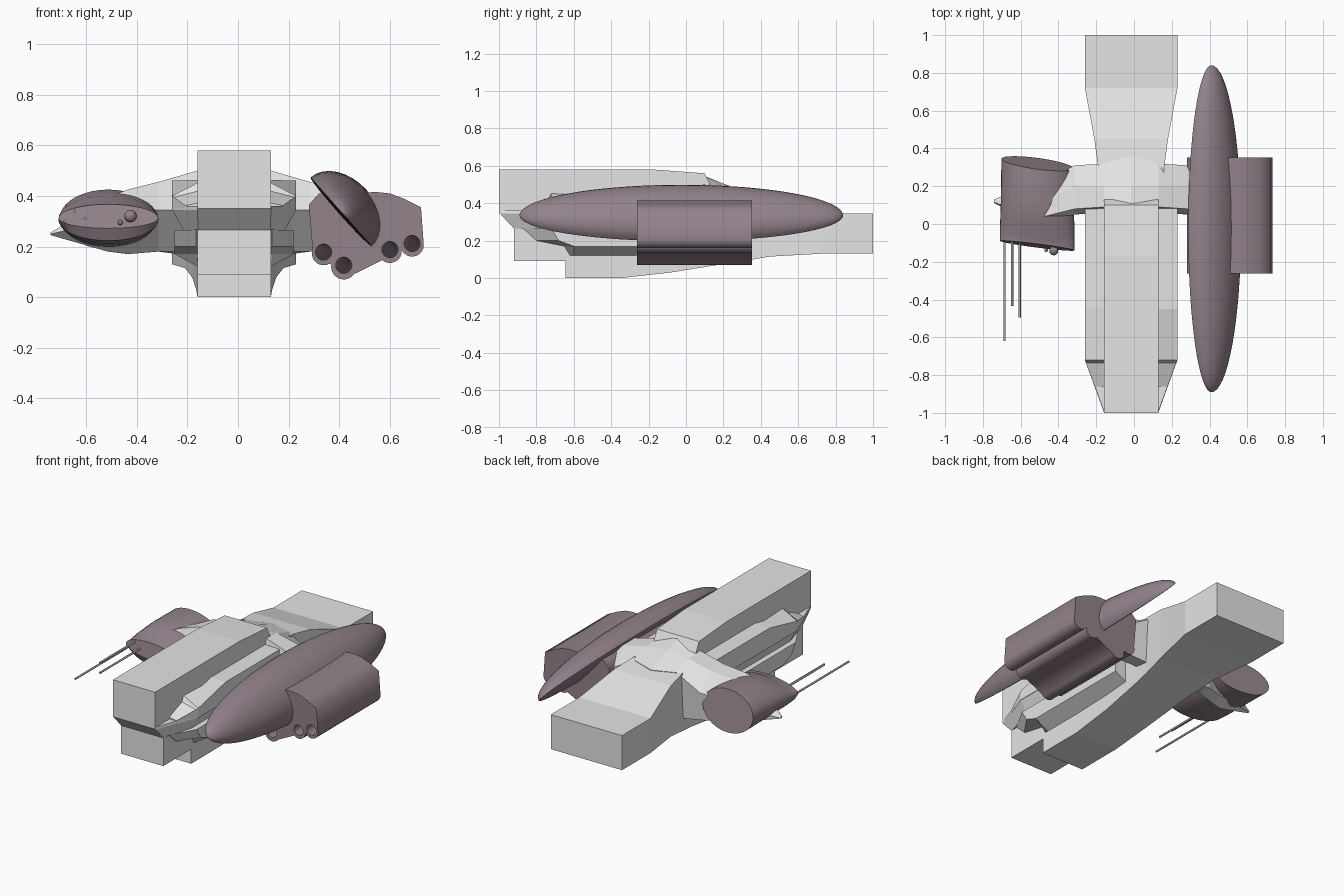
import bpy, bmesh, math
from mathutils import Vector

if "Cube" in bpy.data.objects:
    bpy.data.objects.remove(bpy.data.objects["Cube"])

CX = -0.015  # hull centre line


def material(name, rgb):
    m = bpy.data.materials.new(name)
    m.diffuse_color = (*rgb, 1)
    m.use_nodes = True
    m.node_tree.nodes["Principled BSDF"].inputs["Base Color"].default_value = m.diffuse_color
    return m


GREY = material("hull_grey", (0.78, 0.78, 0.78))
MAUVE = material("pod_mauve", (0.29, 0.225, 0.26))
GUN = material("gun_grey", (0.4, 0.38, 0.39))


def smooth_by_angle(ob, angle):
    bpy.ops.object.select_all(action='DESELECT')
    ob.select_set(True)
    bpy.context.view_layer.objects.active = ob
    bpy.ops.object.shade_smooth_by_angle(angle=math.radians(angle))


def loft(name, rings, mat, smooth=None):
    """Skin a list of equal-length point rings and cap both ends."""
    bm = bmesh.new()
    vs = [[bm.verts.new(p) for p in r] for r in rings]
    n = len(rings[0])
    for a, b in zip(vs, vs[1:]):
        for i in range(n):
            j = (i + 1) % n
            bm.faces.new((a[i], a[j], b[j], b[i]))
    bm.faces.new(vs[0])
    bm.faces.new(vs[-1])
    bmesh.ops.remove_doubles(bm, verts=bm.verts, dist=1e-5)
    bmesh.ops.recalc_face_normals(bm, faces=bm.faces)
    me = bpy.data.meshes.new(name)
    bm.to_mesh(me)
    bm.free()
    me.materials.append(mat)
    ob = bpy.data.objects.new(name, me)
    bpy.context.collection.objects.link(ob)
    if smooth:
        smooth_by_angle(ob, smooth)
    return ob


def side_profile(name, pts, hw):
    """Extrude a (y, z) profile across the hull."""
    return loft(name, [[(CX + s * hw, y, z) for y, z in pts] for s in (-1, 1)], GREY)


def plan(pts, z):
    """Closed mirrored outline from (half width, y) points."""
    return ([(CX + w, y, z) for w, y in pts] +
            [(CX - w, y, z) for w, y in reversed(pts)])


def rod(name, x, z, y0, y1, r, mat, n=12):
    circ = [(r * math.cos(2 * math.pi * k / n), r * math.sin(2 * math.pi * k / n)) for k in range(n)]
    return loft(name, [[(x + a, y, z + b) for a, b in circ] for y in (y0, y1)], mat, 40)


# --- central hull ---
side_profile("upper_hull", [(-1, .35), (-1, .58), (-.17, .58), (.1, .56),
                            (.13, .5), (.13, .27), (-.92, .27)], .145)
side_profile("nose_block", [(-.92, .09), (-.92, .28), (0, .28), (0, .09)], .145)

# keel running back into the flared tail: y, half width, bottom, top
tail = [(-.645, .145, 0, .2), (-.35, .145, 0, .3), (-.08, .15, .03, .3), (.2, .165, .075, .45),
        (.3, .175, .09, .45), (.45, .195, .115, .43), (.72, .245, .13, .345), (1, .245, .13, .345)]
loft("keel_and_tail", [[(CX - w, y, b), (CX + w, y, b), (CX + w, y, t), (CX - w, y, t)]
                       for y, w, b, t in tail], GREY)

# side slab with tapered nose and undercut, and the lower hull below it
loft("side_slab", [plan([(.143, -.92), (.2, -.72), (.2, .15)], .265),
                   plan([(.145, -.995), (.245, -.72), (.245, .15)], .345),
                   plan([(.145, -.99), (.243, -.72), (.243, .15)], .36)], GREY)
loft("lower_hull", [plan([(.143, -.62), (.143, -.6), (.143, .1)], .12),
                    plan([(.15, -.65), (.235, -.6), (.235, .1)], .17),
                    plan([(.15, -.8), (.235, -.68), (.235, .1)], .2),
                    plan([(.15, -.87), (.235, -.72), (.235, .1)], .265)], GREY)

# long shoulders on both sides, dropping towards the nose
for s, side in ((1, "right"), (-1, "left")):
    loft("shoulder_" + side, [[(CX + s * w, y, z) for w, z in sec] for y, sec in (
        (-.86, [(.1, .34), (.193, .34), (.193, .362), (.1, .38)]),
        (-.735, [(.1, .34), (.239, .34), (.239, .395), (.1, .43)]),
        (-.72, [(.1, .34), (.245, .34), (.245, .4), (.1, .475)]),
        (-.45, [(.1, .34), (.245, .34), (.245, .46), (.1, .465)]),
        (.12, [(.1, .34), (.245, .34), (.245, .46), (.1, .465)]))], GREY)

# --- wing: ribs of (offset, [(y, z) x6]) mirrored about the centre line ---
ribs = [(0, [(.05, .34), (.09, .55), (.2, .505), (.365, .445), (.3, .15), (.18, .18)]),
        (.145, [(.06, .345), (.09, .5), (.2, .49), (.32, .45), (.3, .16), (.2, .18)]),
        (.3, [(.05, .345), (.08, .455), (.2, .455), (.31, .36), (.28, .18), (.2, .18)]),
        (.42, [(.01, .33), (.05, .425), (.14, .41), (.25, .33), (.24, .19), (.17, .17)]),
        (.5, [(.0, .3), (.03, .395), (.1, .38), (.23, .3), (.22, .2), (.14, .18)]),
        (.725, [(.11, .25), (.115, .255), (.125, .255), (.13, .25), (.125, .245), (.115, .245)])]
signed = [(-o, p) for o, p in reversed(ribs)] + ribs[1:]
loft("wing", [[(CX + o, y, z) for y, z in p] for o, p in signed], GREY)

# --- left pod: flattened lens-shaped barrel with slanted ends ---
rings = []
for y, hw, lo, hi, zc, skew, rake in ((-.115, .197, .04, .055, .312, -.025, .01),
                                      (-.09, .198, .085, .062, .308, -.025, .01),
                                      (-.02, .197, .1, .09, .31, -.02, 0),
                                      (.12, .193, .11, .115, .31, 0, 0),
                                      (.32, .19, .12, .115, .31, -.025, -.03)):
    ring = []
    for k in range(36):
        a = 2 * math.pi * k / 36
        c, s = math.cos(a), math.sin(a)
        ring.append((-.512 + hw * c, y + skew * c + rake * s, zc + (hi if s > 0 else lo) * s))
    rings.append(ring)
loft("left_pod", rings, MAUVE, 35)

# pod guns and sensor balls
for i, (x, z, y1) in enumerate(((-.685, .3, -.62), (-.645, .34, -.435), (-.605, .31, -.495))):
    rod("gun_barrel_%d" % (i + 1), x, z, y1, 0, .006, GUN)
for i, (x, y, z, r) in enumerate(((-.425, -.142, .32, .024), (-.465, -.138, .295, .01))):
    bpy.ops.mesh.primitive_uv_sphere_add(segments=20, ring_count=12, radius=r, location=(x, y, z))
    ob = bpy.context.object
    ob.name = "sensor_ball_%d" % (i + 1)
    ob.data.materials.append(MAUVE)
    bpy.ops.object.shade_smooth()

# --- right cigar pod: half ellipsoid leaning outward ---
along, out = Vector((.665, 0, -.747)), Vector((.747, 0, .665))
rings = []
for i in range(33):
    t = math.pi * i / 32
    r = max(math.sin(t), .03)
    c = Vector((.41, -.025 - .865 * math.cos(t), .335))
    ring = []
    for k in range(32):
        a = 2 * math.pi * k / 32
        bulge = .132 if math.sin(a) > 0 else .012
        ring.append(c + along * (.185 * r * math.cos(a)) + out * (bulge * r * math.sin(a)))
    rings.append(ring)
loft("cigar_pod", rings, MAUVE, 50)


# --- right launcher box: profile with four rounded tube lobes ---
def arc(cx, cz, r, a0, a1, n=10):
    return [(cx + r * math.cos(math.radians(a0 + (a1 - a0) * k / n)),
             cz + r * math.sin(math.radians(a0 + (a1 - a0) * k / n))) for k in range(n + 1)]


lobes = [(.688, .206, .046, 0, -170), (.6, .182, .047, 0, -130),
         (.418, .12, .05, -35, -190), (.338, .172, .046, -60, -200)]
prof = [(.28, .365), (.32, .41), (.55, .415), (.6, .41), (.66, .387), (.723, .355)]
for l in lobes:
    prof += arc(*l)
box = loft("launcher_box", [[(x, y, z) for x, z in prof] for y in (-.262, .352)], MAUVE)

# launch tube bores cut into the front, ending in a slanted roof
for i, (x, z, r, _, _) in enumerate(lobes):
    ring = arc(x, z + .006, .032, 0, 342, 19)
    cut = loft("bore_cutter", [[(a, -.3, b) for a, b in ring],
                               [(a, -.2 - 1.2 * (b - z), b) for a, b in ring]], MAUVE)
    mod = box.modifiers.new("bore", 'BOOLEAN')
    mod.operation = 'DIFFERENCE'
    mod.solver = 'EXACT'
    mod.object = cut
    bpy.context.view_layer.objects.active = box
    bpy.ops.object.modifier_apply(modifier=mod.name)
    bpy.data.objects.remove(cut)
smooth_by_angle(box, 70)
